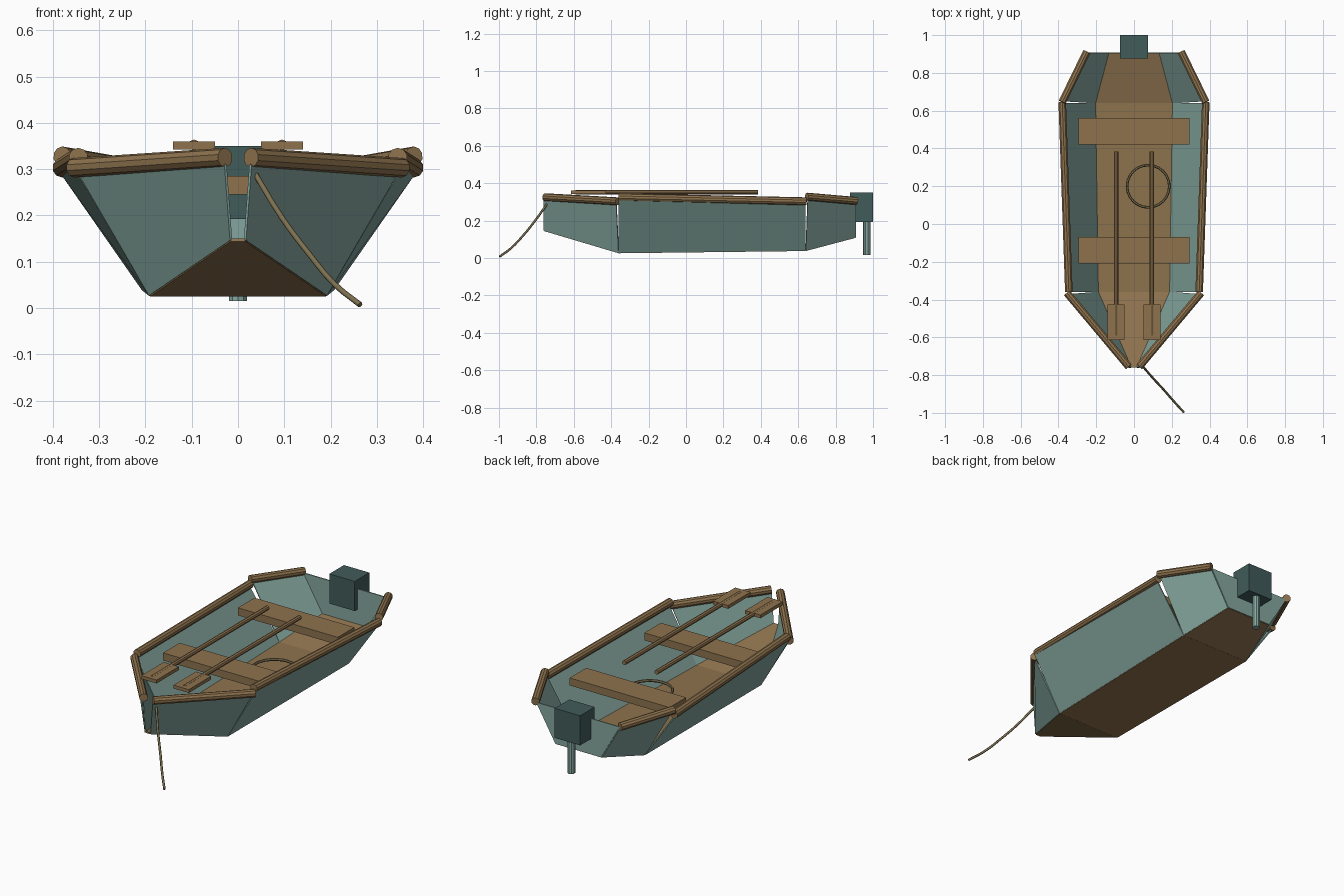
import bpy
from mathutils import Vector

cube = bpy.data.objects.get("Cube")
if cube:
    bpy.data.objects.remove(cube, do_unlink=True)


def material(name, rgb):
    linear = [(c / 255) ** 2.2 for c in rgb] + [1]
    mat = bpy.data.materials.new(name)
    mat.use_nodes = True
    mat.diffuse_color = linear
    mat.node_tree.nodes["Principled BSDF"].inputs["Base Color"].default_value = linear
    return mat


teal = material("teal paint", (132, 165, 157))
wood = material("brown wood", (141, 114, 79))
dark = material("dark motor", (66, 92, 90))
hemp = material("rope hemp", (124, 112, 82))


def plate(name, faces, mat, thickness=0.006):
    """Thin sheet made of separate quads, thickened both ways."""
    verts = [v for face in faces for v in face]
    index = [[4 * i + k for k in range(4)] for i in range(len(faces))]
    mesh = bpy.data.meshes.new(name)
    mesh.from_pydata(verts, [], index)
    mesh.materials.append(mat)
    obj = bpy.data.objects.new(name, mesh)
    bpy.context.collection.objects.link(obj)
    mod = obj.modifiers.new("thickness", "SOLIDIFY")
    mod.thickness = thickness
    mod.offset = 0
    return obj


def box(name, low, high, mat):
    low, high = Vector(low), Vector(high)
    bpy.ops.mesh.primitive_cube_add(size=1, location=(low + high) / 2)
    obj = bpy.context.object
    obj.name = name
    obj.scale = high - low
    obj.data.materials.append(mat)


def rod(name, start, end, radius, mat, sides=10):
    start, end = Vector(start), Vector(end)
    axis = end - start
    bpy.ops.mesh.primitive_cylinder_add(vertices=sides, radius=radius, depth=axis.length,
                                        location=(start + end) / 2)
    obj = bpy.context.object
    obj.name = name
    obj.rotation_euler = axis.to_track_quat("Z", "Y").to_euler()
    obj.data.materials.append(mat)


# Floor: half width, y and z of each station from bow to stern
stations = [(0.015, -0.76, 0.147), (0.19, -0.36, 0.028),
            (0.205, 0.64, 0.04), (0.135, 0.905, 0.11)]
floor = []
for (w1, y1, z1), (w2, y2, z2) in zip(stations, stations[1:]):
    floor.append([(-w1, y1, z1), (w1, y1, z1), (w2, y2, z2), (-w2, y2, z2)])
plate("floor", floor, wood)

# Side planks with slim open seams at the top, and their gunwale rails
plank_tops = [((0.027, -0.76, 0.31), (0.345, -0.372, 0.295)),
              ((0.355, -0.36, 0.31), (0.383, 0.64, 0.295)),
              ((0.37, 0.65, 0.315), (0.245, 0.905, 0.295))]
rails = [((0.028, -0.755, 0.325), (0.355, -0.365, 0.303)),
         ((0.345, -0.36, 0.325), (0.38, 0.645, 0.303)),
         ((0.38, 0.645, 0.328), (0.25, 0.912, 0.305))]
for side, label in ((1, "left"), (-1, "right")):
    def flip(p):
        return (side * p[0], p[1], p[2])
    for i, part in enumerate(("bow", "middle", "stern")):
        top_a, top_b = plank_tops[i]
        quad = [stations[i], stations[i + 1], top_b, top_a]
        plate(f"{label}_{part}_plank", [[flip(p) for p in quad]], teal)
        rod(f"{label}_{part}_rail", flip(rails[i][0]), flip(rails[i][1]), 0.021, wood)

    # Oars resting across the seats
    x = side * 0.095
    rod(f"{label}_oar_shaft", (x, -0.59, 0.352), (x, 0.385, 0.352), 0.012, wood, 8)
    box(f"{label}_oar_blade", (x - 0.045, -0.615, 0.342), (x + 0.045, -0.427, 0.36), wood)

# Transom
plate("transom", [[(-0.135, 0.905, 0.11), (0.135, 0.905, 0.11),
                   (0.245, 0.905, 0.3), (-0.245, 0.905, 0.3)]], teal)

# Seats
for name, y in (("front_seat", -0.14), ("rear_seat", 0.49)):
    box(name, (-0.295, y - 0.07, 0.245), (0.295, y + 0.07, 0.285), wood)

# Outboard motor
box("motor_housing", (-0.075, 0.877, 0.192), (0.075, 1.0, 0.35), dark)
rod("motor_leg", (0, 0.967, 0.015), (0, 0.967, 0.2), 0.02, teal)

# Rope ring between the seats
bpy.ops.mesh.primitive_torus_add(location=(0.075, 0.2, 0.14), major_radius=0.112,
                                 minor_radius=0.007, major_segments=24, minor_segments=6)
bpy.context.object.name = "rope_ring"
bpy.context.object.data.materials.append(hemp)

# Mooring rope hanging off the bow
path = [(0.037, -0.742, 0.29), (0.095, -0.81, 0.195), (0.155, -0.875, 0.115),
        (0.21, -0.938, 0.05), (0.264, -0.997, 0.007)]
curve = bpy.data.curves.new("mooring_rope", "CURVE")
curve.dimensions = "3D"
curve.bevel_depth = 0.006
curve.bevel_resolution = 1
curve.use_fill_caps = True
curve.resolution_u = 3
spline = curve.splines.new("BEZIER")
spline.bezier_points.add(len(path) - 1)
for point, co in zip(spline.bezier_points, path):
    point.co = co
    point.handle_left_type = point.handle_right_type = "AUTO"
curve.materials.append(hemp)
bpy.context.collection.objects.link(bpy.data.objects.new("mooring_rope", curve))
